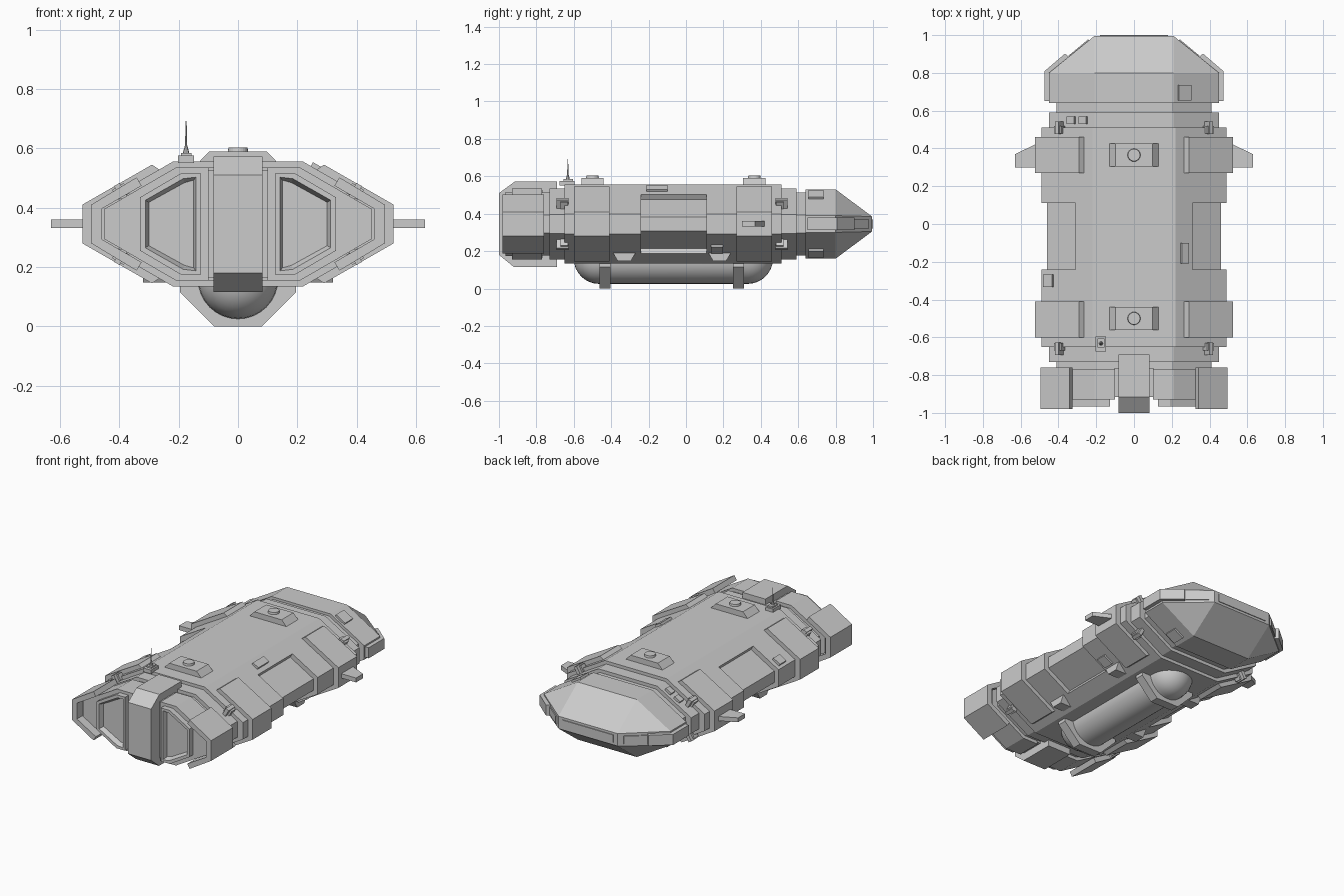
import bpy, bmesh, math
from mathutils import Vector, Matrix

if "Cube" in bpy.data.objects:
    bpy.data.objects.remove(bpy.data.objects["Cube"])

ZC = 0.345  # height of the hull's horizontal mid-plane


def make(name, bm):
    bmesh.ops.recalc_face_normals(bm, faces=bm.faces)
    me = bpy.data.meshes.new(name)
    bm.to_mesh(me)
    bm.free()
    ob = bpy.data.objects.new(name, me)
    bpy.context.collection.objects.link(ob)
    return ob


def prism(name, pts, axis, a, b, sx=1):
    """Extrude a profile along an axis: y -> (x, z from ZC), x -> (y, z), z -> (x, y)."""
    place = {'y': lambda p, t: (sx * p[0], t, p[1] + ZC),
             'x': lambda p, t: (t, p[0], p[1]),
             'z': lambda p, t: (sx * p[0], p[1], t)}[axis]
    bm = bmesh.new()
    r0 = [bm.verts.new(place(p, a)) for p in pts]
    r1 = [bm.verts.new(place(p, b)) for p in pts]
    bm.faces.new(r0)
    bm.faces.new(r1)
    n = len(pts)
    for i in range(n):
        bm.faces.new((r0[i], r0[(i + 1) % n], r1[(i + 1) % n], r1[i]))
    return make(name, bm)


def updown(half):
    """Mirror a list of upper right points below the mid-plane."""
    return half + [(x, -z) for x, z in reversed(half)]


def ring(half):
    """Mirror upper right points into a full cross-section."""
    r = updown(half)
    return r + [(-x, z) for x, z in reversed(r)]


def box(name, c, s, rot=None):
    bm = bmesh.new()
    m = Matrix.Translation(c) @ (rot or Matrix()) @ Matrix.Diagonal((*s, 1))
    bmesh.ops.create_cube(bm, size=1, matrix=m)
    return make(name, bm)


def slope_box(name, x, y, lx, ly, h, up=1, top=0.21, flat=0.22):
    """Raised plate lying on the hull's 30 degree upper or lower slope."""
    z = top - max(abs(x) - flat, 0) * 0.577
    ang = math.radians(30) * up * (1 if x > 0 else -1)
    return box(name, (x, y, ZC + up * z), (lx, ly, h), Matrix.Rotation(ang, 4, 'Y'))


def cyl(name, c, r1, r2, h, n=24):
    bm = bmesh.new()
    bmesh.ops.create_cone(bm, cap_ends=True, segments=n, radius1=r1, radius2=r2, depth=h,
                          matrix=Matrix.Translation((c[0], c[1], c[2] + h / 2)))
    return make(name, bm)


# Hull sections
big = ring([(0.22, 0.21), (0.49, 0.054)])
mid = ring([(0.21, 0.19), (0.45, 0.051)])
small = ring([(0.2, 0.169), (0.41, 0.047)])
waist = ring([(0.22, 0.21), (0.31, 0.158), (0.295, 0.132), (0.46, 0.037)])
for name, sec, a, b in [("hull_front", big, 0.11, 0.51), ("hull_waist", waist, -0.24, 0.11),
                        ("hull_rear", big, -0.65, -0.24), ("front_collar", mid, 0.51, 0.59),
                        ("front_neck", small, 0.59, 0.64), ("rear_collar", mid, -0.73, -0.65),
                        ("rear_neck", small, -0.77, -0.73)]:
    prism(name, sec, 'y', a, b)

# Nose: octagonal block tapering to a blunt rectangular tip
bm = bmesh.new()
nose = ring([(0.21, 0.185), (0.45, 0.045)])
tip = ring([(0.21, 0.04), (0.21, 0.04)])
rows = [[bm.verts.new((x, y, z + ZC)) for x, z in s]
        for s, y in ((nose, 0.64), (nose, 0.8), (tip, 0.995))]
for r0, r1 in zip(rows, rows[1:]):
    for i in range(8):
        j = (i + 1) % 8
        bm.faces.new((r0[i], r0[j], r1[j], r1[i]))
bm.faces.new(rows[0])
bm.faces.new(rows[2])
bmesh.ops.remove_doubles(bm, verts=bm.verts, dist=1e-4)
make("nose", bm)
box("nose_front_window", (0, 0.995, ZC), (0.36, 0.01, 0.05))

for s in (-1, 1):
    # Nose side band and corner windows
    prism("nose_side_band", [(0.43, 0.65), (0.475, 0.65), (0.475, 0.808), (0.365, 0.902), (0.33, 0.87)],
          'z', 0.312, 0.38, s)
    prism("nose_corner_window", [(0.34, 0.88), (0.348, 0.89), (0.242, 0.978), (0.23, 0.965)],
          'z', 0.32, 0.37, s)
    # Wrap-around armour
    plate = updown([(0.26, 0.18), (0.29, 0.2), (0.525, 0.065)])
    prism("front_armour", plate, 'y', 0.27, 0.46, s)
    prism("rear_armour", plate, 'y', -0.6, -0.41, s)
    # Side fins
    prism("side_fin", [(0.5, 0.3), (0.63, 0.3), (0.63, 0.37), (0.525, 0.42), (0.5, 0.42)],
          'z', 0.332, 0.36, s)
    # Engine blocks and their outer guards
    prism("engine_block", updown([(0.1, 0.19), (0.21, 0.19), (0.45, 0.051)]), 'y', -0.93, -0.77, s)
    guard = [(0.325, 0.129), (0.342, 0.157), (0.495, 0.065)]
    inner = [(0.46, 0.051), (0.46, -0.051)]
    prism("engine_guard", guard + [(x, -z) for x, z in reversed(guard)] + inner[::-1],
          'y', -0.98, -0.76, s)
    # Nozzle with a recessed opening
    ob = prism("engine_nozzle", updown([(0.127, 0.172), (0.19, 0.172), (0.33, 0.09)]), 'y', -0.965, -0.92, s)
    bm = bmesh.new()
    bm.from_mesh(ob.data)
    face = min(bm.faces, key=lambda f: f.calc_center_median().y)
    bmesh.ops.inset_region(bm, faces=[face], thickness=0.02)
    bmesh.ops.inset_region(bm, faces=[face], thickness=0.014, depth=-0.03)
    bm.to_mesh(ob.data)
    bm.free()
    # Latches over the collars, above and below
    for up in (-1, 1):
        for y, d in ((0.5, 1), (-0.65, -1)):
            slope_box("latch_base", s * 0.395, y, 0.045, 0.04, 0.04, up)
            slope_box("latch_arm", s * 0.395, y + d * 0.01, 0.022, 0.065, 0.055, up)
    # Lower slope lugs
    for y in (-0.33, 0.18):
        prism("belly_lug", [(y - 0.06, 0.19), (y + 0.06, 0.19), (y + 0.035, 0.147), (y - 0.035, 0.147)],
              'x', s * 0.2, s * 0.32)

# Rear spine between the engines
prism("rear_spine", [(-0.69, 0.115), (-0.92, 0.115), (-1.0, 0.18), (-1.0, 0.51), (-0.915, 0.572), (-0.69, 0.572)],
      'x', -0.082, 0.082)
box("spine_filler", (0, -0.84, ZC), (0.21, 0.15, 0.36))

# Roof hatches
for y in (0.365, -0.5):
    prism("roof_hatch", [(-0.135, 0.205), (0.135, 0.205), (0.097, 0.245), (-0.097, 0.245)], 'y', y - 0.06, y + 0.06)
    cyl("hatch_ring", (0, y, 0.585), 0.035, 0.032, 0.018)

# Belly tank: capsule with two cradle brackets
bm = bmesh.new()
bmesh.ops.create_uvsphere(bm, u_segments=32, v_segments=16, radius=0.135,
                          matrix=Matrix.Rotation(math.pi / 2, 4, 'X'))
mid_edges = [v for v in bm.verts if abs(v.co.y) < 1e-4]
res = bmesh.ops.bisect_plane(bm, geom=bm.verts[:] + bm.edges[:] + bm.faces[:],
                             plane_co=(0, 0.001, 0), plane_no=(0, 1, 0))
for v in bm.verts:
    v.co += Vector((0, 0.33 if v.co.y > 0.0005 else -0.465, 0.16))
tank = make("belly_tank", bm)
for p in tank.data.polygons:
    p.use_smooth = True
for y in (-0.433, 0.28):
    prism("tank_bracket", [(-0.195, -0.2), (-0.195, -0.23), (-0.08, -0.345), (0.08, -0.345), (0.195, -0.23), (0.195, -0.2)],
          'y', y - 0.029, y + 0.029)

# Antenna
box("antenna_base", (-0.175, -0.635, 0.563), (0.055, 0.08, 0.025))
box("antenna_block", (-0.175, -0.63, 0.575), (0.035, 0.05, 0.02))
cyl("antenna_foot", (-0.175, -0.632, 0.58), 0.012, 0.004, 0.03, 8)
cyl("antenna_whip", (-0.175, -0.632, 0.6), 0.0035, 0.002, 0.092, 8)

# Small surface panels
slope_box("roof_panel", 0.265, -0.155, 0.045, 0.11, 0.03)
slope_box("side_panel", -0.45, -0.3, 0.055, 0.065, 0.03)
slope_box("lower_panel", 0.36, 0.165, 0.07, 0.065, 0.025, -1)
for up in (1, -1):
    slope_box("nose_panel", 0.265, 0.695, 0.075, 0.08, 0.025, up, 0.185, 0.21)
for x in (-0.33, -0.267):
    slope_box("collar_panel", x, 0.55, 0.045, 0.04, 0.03, 1, 0.19, 0.21)
